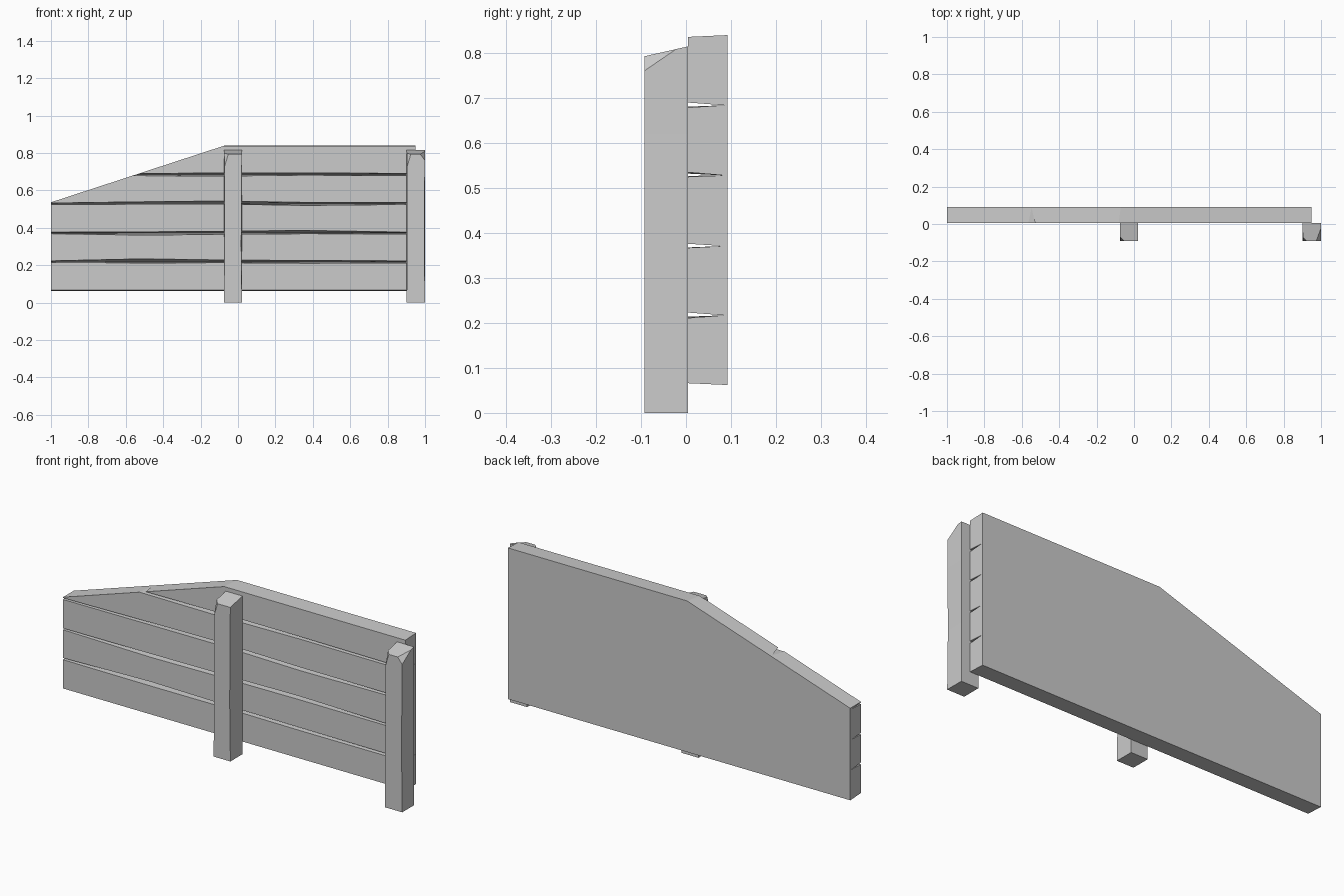
import bpy, bmesh
from mathutils import Vector

if "Cube" in bpy.data.objects:
    bpy.data.objects.remove(bpy.data.objects["Cube"])


def loft(bm, sections):
    """Skin equal-length closed sections and cap both ends."""
    rings = [[bm.verts.new(p) for p in s] for s in sections]
    for a, b in zip(rings, rings[1:]):
        n = len(a)
        for i in range(n):
            j = (i + 1) % n
            bm.faces.new((a[i], a[j], b[j], b[i]))
    bm.faces.new(rings[0])
    bm.faces.new(rings[-1])
    bmesh.ops.recalc_face_normals(bm, faces=bm.faces[:])


def slice_off(bm, a, b, c, outward):
    """Cut along the plane through a, b, c, drop the outward side, close the cut."""
    a, b, c = Vector(a), Vector(b), Vector(c)
    n = (b - a).cross(c - a).normalized()
    if n.dot(Vector(outward)) < 0:
        n = -n
    bmesh.ops.bisect_plane(bm, geom=bm.verts[:] + bm.edges[:] + bm.faces[:], dist=1e-5,
                           plane_co=a, plane_no=n, clear_outer=True)
    bmesh.ops.holes_fill(bm, edges=[e for e in bm.edges if e.is_boundary], sides=0)


def finish(bm, name):
    bmesh.ops.recalc_face_normals(bm, faces=bm.faces[:])
    me = bpy.data.meshes.new(name)
    bm.to_mesh(me)
    bm.free()
    ob = bpy.data.objects.new(name, me)
    bpy.context.collection.objects.link(ob)


# Plank panel: grooved front, flat back, gently wavy gaps
FRONT, BACK, DEEP = 0.005, 0.092, 0.085
grooves = (0.217, 0.371, 0.528, 0.684)
# (x, lower-edge offset and upper-edge offset for each groove)
stations = [
    (-1.0, (-.003, .006), (-.003, .005), (-.004, .004), (-.005, .006)),
    (-0.5, (-.005, .017), (-.011, .007), (-.002, .011), (-.006, .006)),
    (-0.1, (-.004, .011), (-.006, .010), (-.001, .015), (-.008, .009)),
    (0.35, (-.007, .008), (-.003, .015), (-.009, .008), (-.003, .010)),
    (0.95, (-.006, .006), (-.004, .005), (-.003, .007), (-.005, .006)),
]
sections = []
for x, *gaps in stations:
    ring = [(x, BACK, 0.84), (x, BACK, 0.062), (x, FRONT, 0.066)]
    for z, (lo, hi) in zip(grooves, gaps):
        ring += [(x, FRONT, z + lo), (x, DEEP, z), (x, FRONT, z + hi)]
    ring.append((x, FRONT, 0.836))
    sections.append(ring)
bm = bmesh.new()
loft(bm, sections)
# Sloping top on the left half
slice_off(bm, (-1, 0, 0.536), (-0.07, 0, 0.84), (-1, 1, 0.536), (-1, 0, 3))
finish(bm, "plank_panel")


# Posts: slightly uneven square timbers with a tilted, chipped top
def post(name, x0, x1, big_chip):
    yf, yb = -0.092, 0.005
    bm = bmesh.new()
    loft(bm, [[(x0 + l, yf, z), (x1 + r, yf, z), (x1, yb, z), (x0, yb, z)]
              for z, l, r in ((0, 0, 0), (0.3, .001, -.004), (0.62, .002, -.002), (0.84, 0, 0))])
    slice_off(bm, (x0, yf, 0.793), (x1, yf, 0.793), (x0, yb, 0.815), (0, 0, 1))
    slice_off(bm, (x0, yf, 0.72), (x0 + .022, yf, 0.793), (x0, yf + .024, 0.798), (-1, -1, 1))
    if big_chip:
        slice_off(bm, (x1, yf, 0.76), (x1 - .026, yf, 0.793), (x1, -0.02, 0.81), (1, -1, 1))
    finish(bm, name)


post("middle_post", -0.074, 0.021, False)
post("right_post", 0.902, 1.0, True)
